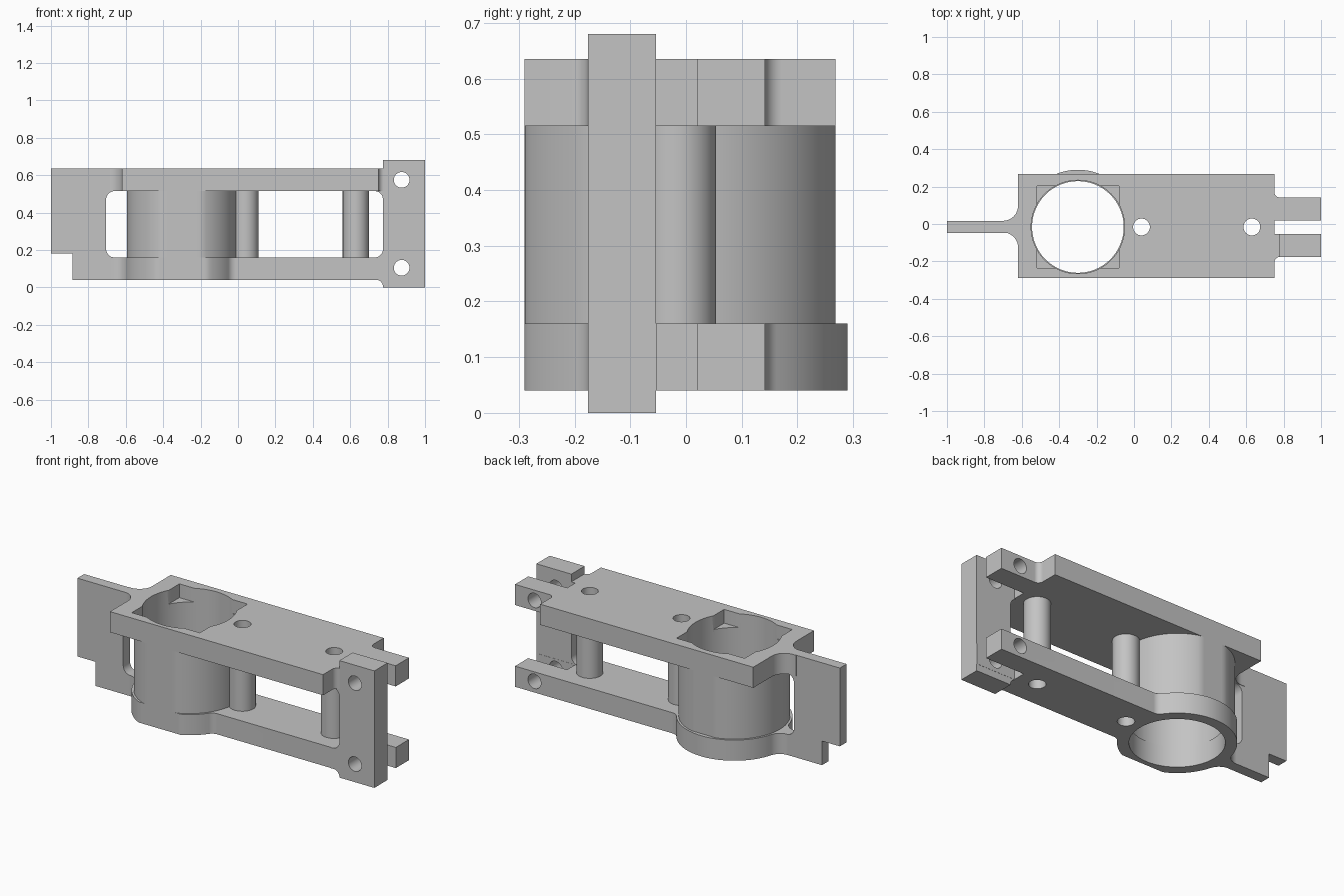
import bpy, bmesh
from math import sin, cos, pi, sqrt, atan2, tan, acos
from mathutils import Vector

cube = bpy.data.objects.get("Cube")
if cube:
    bpy.data.objects.remove(cube)

grey = bpy.data.materials.new("plain_grey")
grey.use_nodes = True
COLOR = (0.55, 0.55, 0.55, 1)
grey.diffuse_color = COLOR
grey.node_tree.nodes["Principled BSDF"].inputs["Base Color"].default_value = COLOR

MID = -0.016                      # centre line in y
CX = -0.30                        # bore centre in x
LOW, LOW_TOP = 0.04, 0.16         # lower plate heights
HIGH, HIGH_TOP = 0.515, 0.635     # upper plate heights
FRONT, BACK = -0.29, 0.268        # upper plate depth limits
PRONG_F, GAP_F, GAP_B, PRONG_B = -0.176, -0.054, 0.02, 0.142


def rounded(points, steps=8):
    """Closed outline; a third value on a point rounds that corner."""
    out = []
    for i, p in enumerate(points):
        b = Vector(p[:2])
        if len(p) < 3:
            out.append(tuple(b))
            continue
        r = p[2]
        u = (Vector(points[i - 1][:2]) - b).normalized()
        v = (Vector(points[(i + 1) % len(points)][:2]) - b).normalized()
        half = acos(u.dot(v)) / 2
        centre = b + (u + v).normalized() * (r / sin(half))
        s = b + u * (r / tan(half)) - centre
        e = b + v * (r / tan(half)) - centre
        for k in range(steps + 1):
            t = k / steps
            d = (s * (1 - t) + e * t).normalized() * r
            out.append(tuple(centre + d))
    return out


def extrude(name, outline, lo, hi, axis="z"):
    """Extrude an outline along z, or an xz outline along y."""
    bm = bmesh.new()
    put = (lambda a, b, h: (a, b, h)) if axis == "z" else (lambda a, b, h: (a, h, b))
    face = bm.faces.new([bm.verts.new(put(a, b, lo)) for a, b in outline])
    res = bmesh.ops.extrude_face_region(bm, geom=[face])
    top = [v for v in res["geom"] if isinstance(v, bmesh.types.BMVert)]
    bmesh.ops.translate(bm, verts=top, vec=put(0, 0, hi - lo))
    bmesh.ops.recalc_face_normals(bm, faces=bm.faces)
    mesh = bpy.data.meshes.new(name)
    bm.to_mesh(mesh)
    bm.free()
    mesh.materials.append(grey)
    ob = bpy.data.objects.new(name, mesh)
    bpy.context.collection.objects.link(ob)
    return ob


def circle(x, y, r, n=64):
    return [(x + r * cos(2 * pi * k / n), y + r * sin(2 * pi * k / n)) for k in range(n)]


def arc(x, y, r, a, b, n=12):
    return [(x + r * cos(a + (b - a) * k / n), y + r * sin(a + (b - a) * k / n))
            for k in range(n + 1)]


# Upper plate with neck at one end and prong at the other
upper_plate = extrude("upper_plate", rounded([
    (-0.62, FRONT), (0.75, FRONT), (0.75, PRONG_F, 0.03), (0.80, PRONG_F),
    (0.80, GAP_F), (0.75, GAP_F), (0.75, GAP_B), (1, GAP_B), (1, PRONG_B),
    (0.75, PRONG_B, 0.03), (0.75, BACK), (-0.62, BACK), (-0.62, 0.017, 0.08),
    (-0.72, 0.017), (-0.72, -0.045), (-0.62, -0.045, 0.08)]), HIGH, HIGH_TOP)

# Lower plate: round collar blended into a tongue and a forked bar
R = 0.306


def blend(h, rf):
    """Fillet centre offset between the collar and a straight edge at height h."""
    return sqrt((R + rf) ** 2 - (h + rf) ** 2), h + rf


bar, neck = PRONG_B - MID, 0.031
bx, by = blend(bar, 0.05)
nx, ny = blend(neck, 0.075)
a_bar, a_neck = atan2(by, bx), atan2(ny, -nx)
half = [(0.75, 0.037), (1, 0.037), (1, bar)]
half += arc(CX + bx, by, 0.05, -pi / 2, a_bar - pi)
half += arc(CX, 0, R, a_bar, a_neck, 40)[1:-1]
half += arc(CX - nx, ny, 0.075, a_neck - pi, -pi / 2)
half += [(-0.72, neck)]
outline = half + [(x, -y) for x, y in reversed(half)]
outline = [(x, max(y + MID, FRONT)) for x, y in outline]
lower_plate = extrude("lower_plate", outline, LOW, LOW_TOP)

# Barrel between the plates, flattened at front and back
barrel = extrude("barrel", [(x, min(max(y, FRONT), BACK))
                            for x, y in circle(CX, MID, 0.294, 96)], LOW_TOP, HIGH)

# Flat end tongue with a step and a rounded window
tongue = extrude("end_tongue", rounded([
    (-1, HIGH_TOP), (-0.61, HIGH_TOP), (-0.61, HIGH), (-0.705, HIGH, 0.045),
    (-0.705, LOW_TOP, 0.045), (-0.59, LOW_TOP), (-0.59, LOW), (-0.885, LOW),
    (-0.885, 0.18), (-1, 0.18)]), MID - neck, MID + neck, "y")

# Tall front post joining both plates
post = extrude("front_post", rounded([
    (1, 0), (1, 0.68), (0.775, 0.68), (0.775, HIGH_TOP), (0.74, HIGH_TOP),
    (0.72, HIGH), (0.775, HIGH, 0.045), (0.775, LOW_TOP, 0.045), (0.72, LOW_TOP),
    (0.72, LOW), (0.775, LOW, 0.035), (0.775, 0)]), PRONG_F, GAP_F, "y")

# Spacer pins
PINS = {"inner_pin": 0.04, "outer_pin": 0.63}
pins = [extrude(n, circle(x, MID, 0.07, 48), LOW_TOP, HIGH) for n, x in PINS.items()]


def cut(targets, cutter):
    for ob in targets:
        mod = ob.modifiers.new("cut", "BOOLEAN")
        mod.operation, mod.solver, mod.object = "DIFFERENCE", "EXACT", cutter
        bpy.ops.object.select_all(action="DESELECT")
        bpy.context.view_layer.objects.active = ob
        ob.select_set(True)
        bpy.ops.object.modifier_apply(modifier=mod.name)
    bpy.data.objects.remove(cutter)


# Bore, square seat and pin holes
plates = [upper_plate, lower_plate]
cut([lower_plate], extrude("cutter", circle(CX, MID, 0.245, 96), -0.1, 0.3))
cut([upper_plate, barrel], extrude("cutter", circle(CX, MID, 0.25, 96), 0.1, 0.8))
S = 0.219
cut([upper_plate], extrude("cutter", [(CX - S, MID - S), (CX + S, MID - S),
                                      (CX + S, MID + S), (CX - S, MID + S)], 0.555, 0.8))
for pin, x in zip(pins, PINS.values()):
    cut(plates + [pin], extrude("cutter", circle(x, MID, 0.045, 32), -0.1, 0.8))

# Cross holes through the prongs and post
for z, plate in ((0.105, lower_plate), (0.575, upper_plate)):
    cut([plate, post], extrude("cutter", circle(0.875, z, 0.042, 32), -0.5, 0.5, "y"))

# Smooth curved walls, keep hard edges
bpy.ops.object.select_all(action="DESELECT")
for ob in plates + [barrel, tongue, post] + pins:
    ob.select_set(True)
    bpy.context.view_layer.objects.active = ob
bpy.ops.object.shade_smooth_by_angle(angle=pi / 6)
